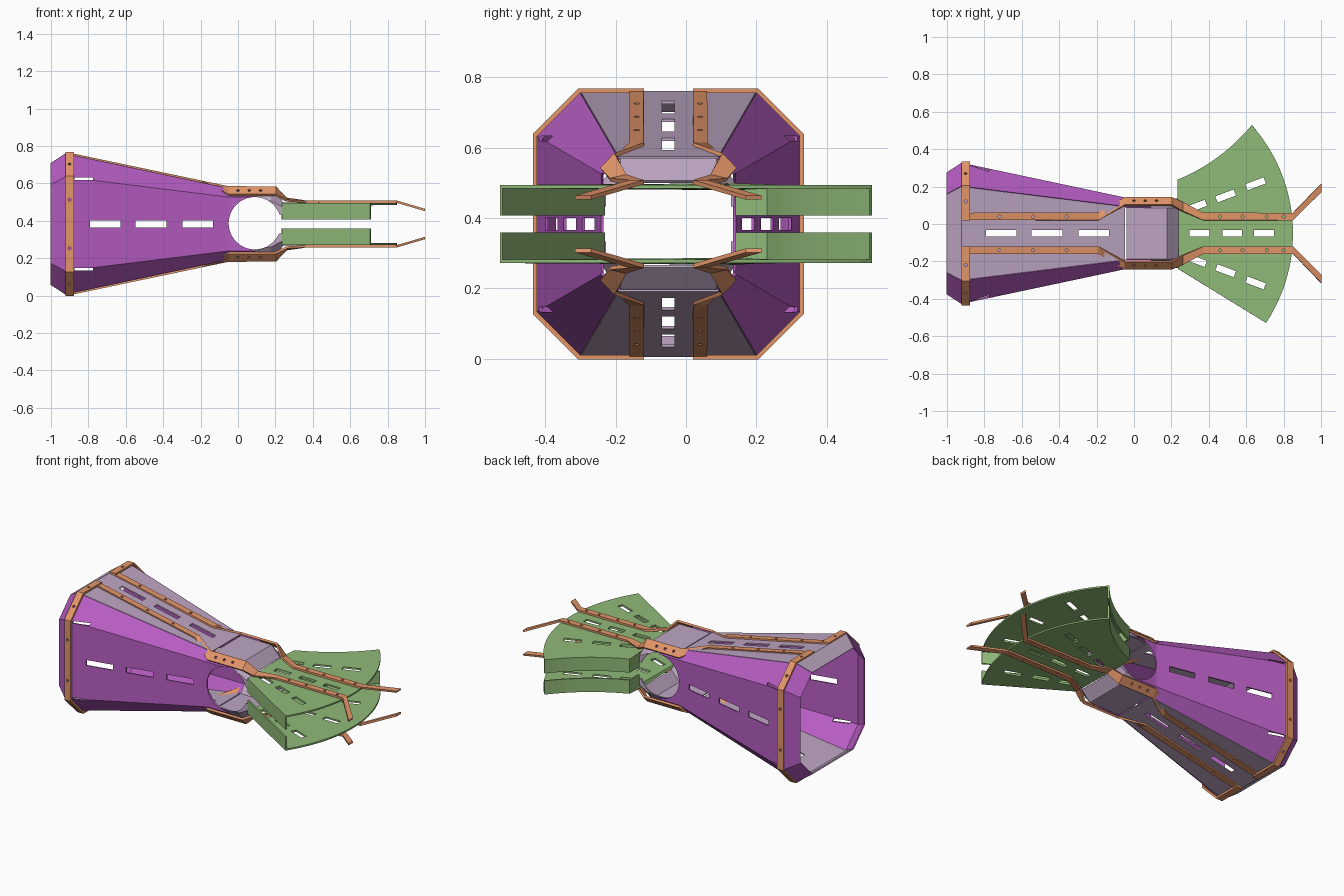
import bpy, bmesh, math
from mathutils import Matrix, Vector

if "Cube" in bpy.data.objects:
    bpy.data.objects.remove(bpy.data.objects["Cube"])

C = Vector((0, -0.05, 0.383))      # axis of the funnel


def material(name, col):
    m = bpy.data.materials.new(name)
    m.diffuse_color = (*col, 1)
    m.use_nodes = True
    m.node_tree.nodes["Principled BSDF"].inputs["Base Color"].default_value = m.diffuse_color
    return m


PURPLE = material("purple", (0.47, 0.11, 0.54))
MAUVE = material("mauve", (0.51, 0.38, 0.54))
ORANGE = material("orange", (0.76, 0.30, 0.14))
GREEN = material("green", (0.28, 0.49, 0.19))


def new_object(name, bm):
    me = bpy.data.meshes.new(name)
    bm.to_mesh(me)
    bm.free()
    ob = bpy.data.objects.new(name, me)
    ob.location = C
    bpy.context.collection.objects.link(ob)
    return ob


def box(size, loc, rot=0):
    return ("box", Matrix.Translation(loc) @ Matrix.Rotation(rot, 4, 'Z') @ Matrix.Diagonal((*size, 1)))


def rod(r, depth, loc, axis, seg=10):
    q = Vector(axis).to_track_quat('Z', 'Y').to_matrix().to_4x4()
    return ("rod", Matrix.Translation(loc) @ q, r, depth, seg)


def cutter(name, items):
    bm = bmesh.new()
    for it in items:
        if it[0] == "box":
            bmesh.ops.create_cube(bm, size=1, matrix=it[1])
        else:
            bmesh.ops.create_cone(bm, cap_ends=True, segments=it[4], radius1=it[2],
                                  radius2=it[2], depth=it[3], matrix=it[1])
    ob = new_object(name, bm)
    ob.hide_render = True
    return ob


def finish(name, bm, mat, thick, cutters):
    """Thicken a bent sheet, punch the holes and bake the result."""
    bmesh.ops.recalc_face_normals(bm, faces=bm.faces)
    ob = new_object(name, bm)
    s = ob.modifiers.new("thickness", 'SOLIDIFY')
    s.thickness, s.offset, s.use_even_offset = thick, 0, True
    for c in cutters:
        b = ob.modifiers.new("holes", 'BOOLEAN')
        b.operation, b.solver, b.object = 'DIFFERENCE', 'EXACT', c
    bpy.context.view_layer.update()
    dg = bpy.context.evaluated_depsgraph_get()
    me = bpy.data.meshes.new_from_object(ob.evaluated_get(dg))
    ob.modifiers.clear()
    ob.data = me
    me.materials.clear()
    me.materials.append(mat)
    return ob


def sheet(name, rows, mat, thick=0.008, cutters=(), sy=1, sz=1):
    bm = bmesh.new()
    g = [[bm.verts.new((x, y * sy, z * sz)) for x, y, z in r] for r in rows]
    for a, b in zip(g, g[1:]):
        for i in range(len(a) - 1):
            bm.faces.new((a[i], a[i + 1], b[i + 1], b[i]))
    return finish(name, bm, mat, thick, cutters)


# Hole cutters
SLOT_X = (-0.71, -0.465, -0.215)
side_cut = cutter("side_slot_cutter",
                  [box((0.165, 2, 0.035), (x, 0, 0)) for x in SLOT_X]
                  + [box((0.1, 2, 0.013), (-0.825, 0, s * 0.243)) for s in (1, -1)])
top_cut = cutter("top_slot_cutter", [box((0.165, 0.035, 2), (x, 0, 0)) for x in SLOT_X])
throat_cut = cutter("throat_hole_cutter", [rod(0.14, 2, (0.09, 0, 0.004), (0, 1, 0), 48)])
fan_items = [box((0.105, 0.035, 2), (x, 0, 0)) for x in (0.35, 0.525, 0.695)]
for s in (1, -1):
    fan_items += [box((0.105, 0.035, 2), (x, s * y, 0), s * 0.36)
                  for x, y in ((0.335, 0.145), (0.49, 0.2), (0.65, 0.265))]
fan_cut = cutter("fan_slot_cutter", fan_items)
bolts = []
for sy in (1, -1):
    for sz in (1, -1):
        bolts += [rod(0.008, 0.3, (x, sy * 0.09, sz * 0.25), (0, 0, 1))
                  for x in (-0.72, -0.54, -0.36, 0.46, 0.58, 0.71, 0.80)]
        bolts += [rod(0.008, 0.09, (x, sy * 0.171, sz * 0.176), (0, sy, sz)) for x in (0.0, 0.06, 0.12)]
        bolts += [rod(0.008, 0.1, (-0.9, sy * 0.316, sz * 0.316), (0, sy, sz)),
                  rod(0.008, 0.1, (-0.9, sy * 0.379, sz * 0.13), (0, 1, 0)),
                  rod(0.008, 0.1, (-0.9, sy * 0.17, sz * 0.379), (0, 0, 1))]
bolt_cut = cutter("bolt_hole_cutter", bolts)

# Octagonal funnel: bent side panels and flat top/bottom panels (x, half size, half flat)
STATIONS = [(-1, 0.322, 0.208), (-0.922, 0.373, 0.25), (-0.05, 0.188, 0.142), (0.09, 0.188, 0.142)]
for s, n in ((1, "back"), (-1, "front")):
    rows = [[(x, f, h), (x, h, f), (x, h, -f), (x, f, -h)] for x, h, f in STATIONS]
    sheet(n + "_side_panel", rows, PURPLE, 0.008, (side_cut, throat_cut), sy=s)
for s, n in ((1, "top"), (-1, "bottom")):
    rows = [[(x, -f, h), (x, f, h)] for x, h, f in STATIONS[:3]]
    sheet(n + "_funnel_panel", rows, MAUVE, 0.008, (top_cut,), sz=s)
    # Throat cap that bends down towards the fan
    half = [(-0.04, 0.06, 0.122, 0.184), (0.175, 0.06, 0.122, 0.184), (0.235, 0.05, 0.09, 0.12)]
    rows = [[(x, -0.182, a), (x, -0.182, b), (x, -0.135, c),
             (x, 0.135, c), (x, 0.182, b), (x, 0.182, a)] for x, a, b, c in half]
    sheet(n + "_throat_cap", rows, MAUVE, 0.008, (throat_cut,), sz=s)

# Fan plates with side flanges: arc edge, straight front flange, curved back flange
arc_c, arc_r = -0.02, 0.87
a0, a1 = -math.asin(0.475 / arc_r), math.asin(0.575 / arc_r)
arc = [(arc_c + arc_r * math.cos(a0 + (a1 - a0) * i / 28),
        arc_r * math.sin(a0 + (a1 - a0) * i / 28)) for i in range(29)]
p, q = Vector(arc[-1]), Vector((0.237, 0.283))
d = q - p
nrm = Vector((-d.y, d.x)).normalized() * 0.03
if nrm.y > 0:
    nrm = -nrm
curve = [tuple(p + d * t + nrm * 4 * t * (1 - t)) for t in [i / 12 for i in range(1, 13)]]
outline = [(0.237, -0.185)] + arc + curve + [(0.237, 0.19)]
for s, n in ((1, "top"), (-1, "bottom")):
    bm = bmesh.new()
    up = [bm.verts.new((x, y, s * 0.106)) for x, y in outline]
    bm.faces.new(up)
    low = {}
    for i in [0] + list(range(29, len(outline) - 1)):
        for k in (i, i + 1):
            if k not in low:
                low[k] = bm.verts.new((*outline[k], s * 0.024))
        bm.faces.new((up[i], up[i + 1], low[i + 1], low[i]))
    finish(n + "_fan", bm, GREEN, 0.01, (fan_cut,))

# Straps: inner and outer edge along the length, repeated in four quadrants
STRAP = [(-0.922, 0.07, 0.379, 0.11, 0.379), (-0.19, 0.07, 0.225, 0.11, 0.225),
         (-0.05, 0.15, 0.197, 0.19, 0.155), (0.2, 0.15, 0.197, 0.19, 0.155),
         (0.26, 0.118, 0.135, 0.165, 0.125), (0.37, 0.07, 0.119, 0.11, 0.119),
         (0.85, 0.07, 0.119, 0.11, 0.119), (1.0, 0.22, 0.075, 0.265, 0.075)]
for sy, ny in ((1, "back"), (-1, "front")):
    for sz, nz in ((1, "upper"), (-1, "lower")):
        rows = [[(x, a, b), (x, c, e)] for x, a, b, c, e in STRAP]
        sheet(f"{ny}_{nz}_strap", rows, ORANGE, 0.012, (bolt_cut,), sy, sz)
    # Open half ring around the mouth
    ring = [(0.07, 0.379), (0.253, 0.379), (0.379, 0.253),
            (0.379, -0.253), (0.253, -0.379), (0.07, -0.379)]
    sheet(ny + "_mouth_ring", [[(-0.922, y, z), (-0.878, y, z)] for y, z in ring],
          ORANGE, 0.0125, (bolt_cut,), sy)

for ob in [o for o in bpy.data.objects if o.name.endswith("_cutter")]:
    bpy.data.objects.remove(ob)
